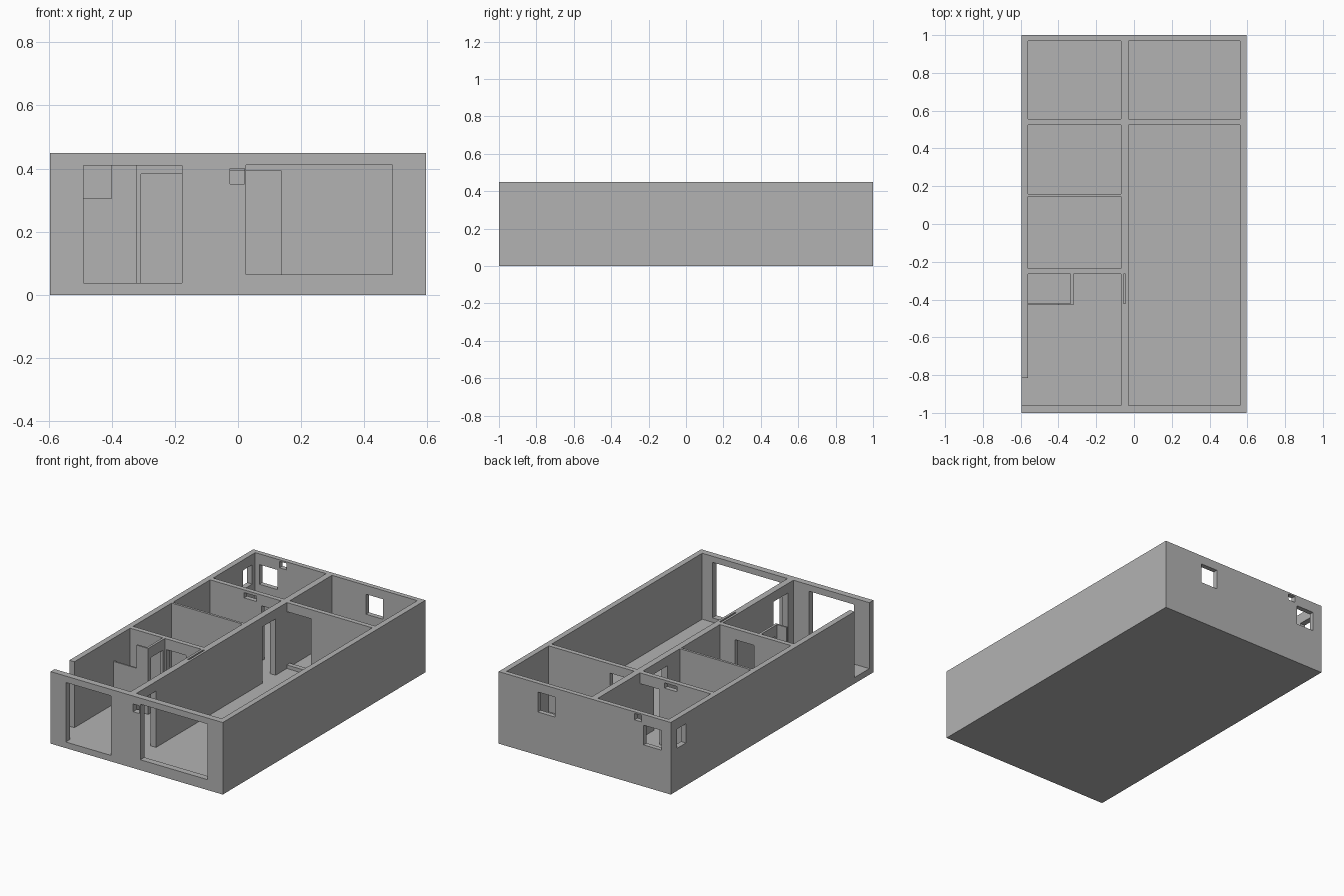
import bpy
import bmesh
from mathutils import Vector

default = bpy.data.objects.get("Cube")
if default:
    bpy.data.objects.remove(default, do_unlink=True)

W, H, FLOOR, TOP = 0.595, 0.45, 0.038, 0.6
IN, MID_L, MID_R = 0.56, -0.07, -0.03   # inner wall faces

grey = bpy.data.materials.new("plaster_grey")
grey.use_nodes = True
grey.diffuse_color = (0.45, 0.45, 0.45, 1)
grey.node_tree.nodes["Principled BSDF"].inputs["Base Color"].default_value = grey.diffuse_color


def box(name, xs, ys, zs):
    """Box between the given x, y and z limits."""
    low, high = (Vector(p) for p in zip(xs, ys, zs))
    bm = bmesh.new()
    bmesh.ops.create_cube(bm, size=1)
    for v in bm.verts:
        v.co = (low + high) / 2 + v.co * (high - low)
    mesh = bpy.data.meshes.new(name)
    bm.to_mesh(mesh)
    bm.free()
    mesh.materials.append(grey)
    obj = bpy.data.objects.new(name, mesh)
    bpy.context.scene.collection.objects.link(obj)
    return obj


house = box("house_walls_and_floor", (-W, W), (-1, 1), (0, H))
cutters = []


def cut(name, xs, ys, zs=(FLOOR, TOP)):
    cutter = box(name, xs, ys, zs)
    cutter.hide_render = True
    cutters.append(cutter)
    mod = house.modifiers.new(name, "BOOLEAN")
    mod.operation, mod.solver, mod.object = "DIFFERENCE", "EXACT", cutter


# Rooms, open at the top
left, right = (-IN, MID_L), (MID_R, IN)
cut("hall", right, (-0.96, 0.525))
cut("back_left_room", right, (0.555, 0.97))
cut("back_right_room", left, (0.555, 0.97))
cut("upper_middle_room", left, (0.16, 0.525))
cut("lower_middle_room", left, (-0.235, 0.145))
cut("front_room", left, (-0.96, -0.43))
cut("front_room_alcove", (-0.32, MID_L), (-0.45, -0.265))
cut("closet", (-IN, -0.335), (-0.42, -0.265))
cut("closet_low_wall", (-IN, -0.40), (-0.435, -0.41), (0.305, TOP))
cut("wall_pocket", (-0.055, -0.045), (-0.42, -0.265))

# Openings in the outer walls
front, back = (-1.1, -0.95), (0.96, 1.1)
cut("front_door", (-0.49, -0.178), front, (FLOOR, 0.41))
cut("front_window", (0.025, 0.49), front, (0.065, 0.412))
cut("front_vent", (-0.025, 0.02), front, (0.352, 0.40))
cut("back_window", (0.205, 0.324), back, (0.27, 0.395))
cut("bath_window", (-0.532, -0.407), back, (0.26, 0.383))
cut("back_vent", (-0.393, -0.344), back, (0.40, 0.44))
cut("side_window", (-0.7, -0.55), (0.85, 0.94), (0.265, 0.385))
cut("side_gap", (-0.7, -0.55), (-0.96, -0.815))

# Doorways and vent in the inner walls
mid = (-0.08, -0.02)
cut("hall_to_front_room", mid, (-0.905, -0.766), (FLOOR, 0.39))
cut("hall_to_middle_room", mid, (0.285, 0.414), (FLOOR, 0.39))
cut("hall_to_back_room", (MID_R, 0.138), (0.515, 0.565), (0.06, 0.393))
cut("bath_door", (-0.205, -0.072), (0.515, 0.565), (FLOOR, 0.383))
cut("bath_vent", (-0.325, -0.24), (0.515, 0.565), (0.40, 0.433))
cut("middle_room_door", (-0.307, -0.173), (-0.275, -0.225), (FLOOR, 0.383))
cut("closet_door", (-0.345, -0.31), (-0.40, -0.285), (FLOOR, 0.383))

# Bake the cuts and drop the cutters
bpy.context.view_layer.update()
graph = bpy.context.evaluated_depsgraph_get()
baked = bpy.data.meshes.new_from_object(house.evaluated_get(graph))
house.modifiers.clear()
house.data = baked
for cutter in cutters:
    bpy.data.objects.remove(cutter, do_unlink=True)
